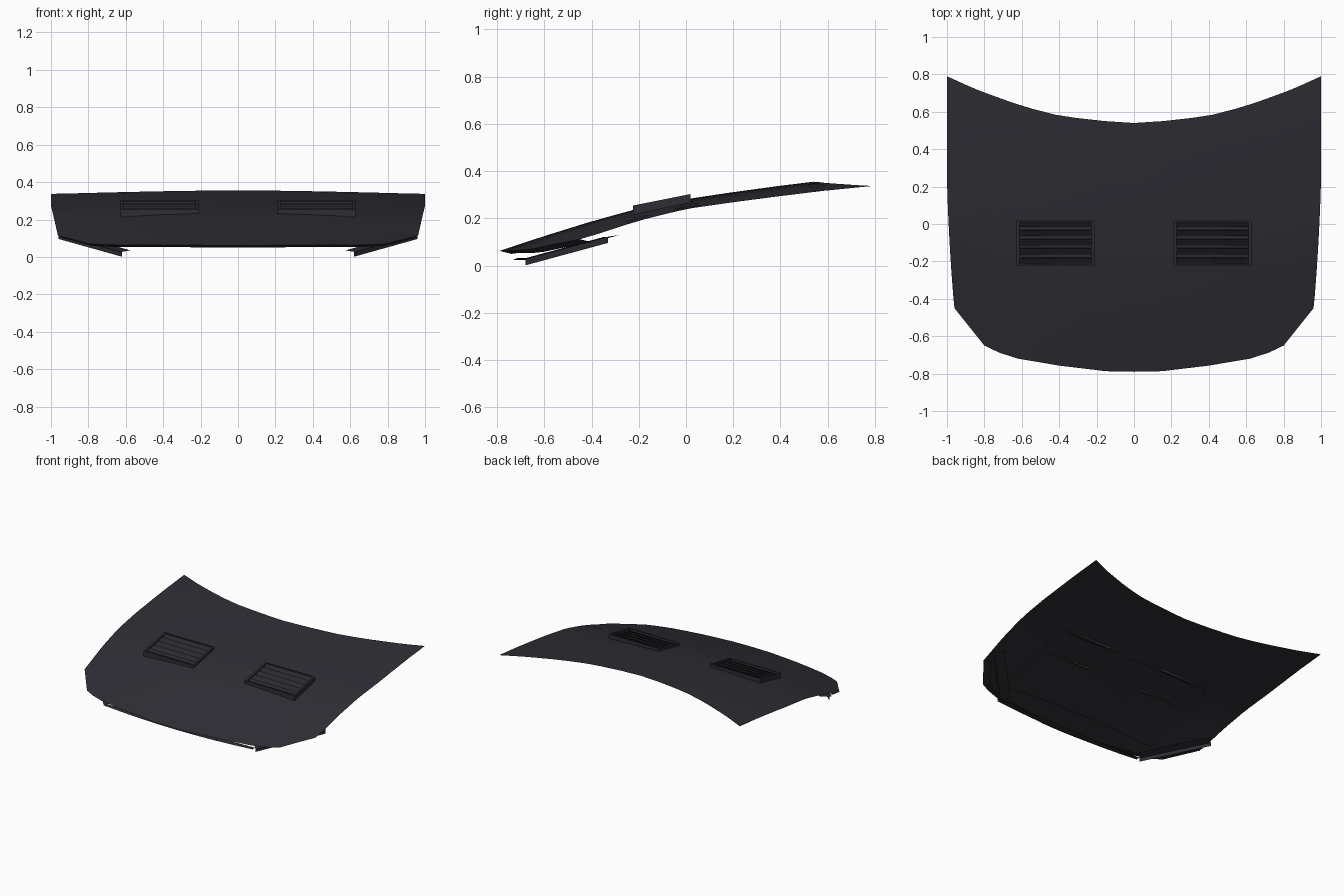
import bpy, bmesh, math
from mathutils import Vector

cube = bpy.data.objects.get("Cube")
if cube:
    bpy.data.objects.remove(cube, do_unlink=True)


def material(name, color):
    m = bpy.data.materials.new(name)
    m.use_nodes = True
    m.diffuse_color = color
    m.node_tree.nodes["Principled BSDF"].inputs["Base Color"].default_value = color
    return m


PAINT = material("dark slate paint", (0.027, 0.027, 0.035, 1))
TRIM = material("dark vent trim", (0.022, 0.022, 0.027, 1))


def lerp_table(table, x):
    """Piecewise linear value of a table of (x, value) pairs."""
    for (x0, y0), (x1, y1) in zip(table, table[1:]):
        if x <= x1:
            break
    return y0 + (y1 - y0) * (x - x0) / (x1 - x0)


# Hood shape: centre line height, sideways crown, front and rear outlines
CENTRE = [(-0.79, 0.062), (-0.6, 0.125), (-0.4, 0.187), (-0.2, 0.242), (0, 0.281),
          (0.2, 0.311), (0.4, 0.338), (0.54, 0.355), (0.8, 0.372)]
CROWN = [(-0.8, 0.05), (-0.6, 0.062), (-0.4, 0.066), (0, 0.042), (0.5, 0.044), (0.8, 0.034)]
FRONT = [(0, -0.79), (0.15, -0.787), (0.4, -0.757), (0.62, -0.72), (0.72, -0.688),
         (0.8, -0.65), (0.96, -0.45)]
REAR = [(0, 0.54), (0.23, 0.555), (0.46, 0.59), (0.67, 0.655), (0.85, 0.722), (1, 0.79)]


def hood_z(x, y):
    return lerp_table(CENTRE, y) - lerp_table(CROWN, y) * x * x


def grid_object(name, rows, mat, smooth=True):
    """Sheet through a list of equally long rows of points."""
    bm = bmesh.new()
    vs = [[bm.verts.new(p) for p in row] for row in rows]
    for a, b in zip(vs, vs[1:]):
        for i in range(len(a) - 1):
            bm.faces.new((a[i], a[i + 1], b[i + 1], b[i]))
    return finish(name, bm, mat, smooth)


def finish(name, bm, mat, smooth=False):
    me = bpy.data.meshes.new(name)
    bm.to_mesh(me)
    bm.free()
    me.materials.append(mat)
    ob = bpy.data.objects.new(name, me)
    bpy.context.collection.objects.link(ob)
    if smooth:
        bpy.ops.object.select_all(action='DESELECT')
        ob.select_set(True)
        bpy.context.view_layer.objects.active = ob
        bpy.ops.object.shade_smooth_by_angle(angle=math.radians(30))
    return ob


# Columns across the hood, denser where the front outline turns
half = [0, 0.15, 0.3, 0.4, 0.52, 0.62, 0.72, 0.8, 0.86, 0.91, 0.96]
columns = [-x for x in reversed(half[1:])] + half
STEPS = 18


def hood_point(xf, v):
    ax = abs(xf)
    t = ax / 0.96
    yf, yr = lerp_table(FRONT, ax), lerp_table(REAR, t)
    y = yf + (yr - yf) * v
    x = ax + (t - ax) * v + 0.018 * t ** 4 * math.sin(math.pi * v) ** 0.8
    x = min(x, 1.0)
    return Vector((math.copysign(x, xf), y, hood_z(x, y)))


rows = [[hood_point(x, i / STEPS) for x in columns] for i in range(STEPS + 1)]
# Turned-under lip along the nose
lip = [p + Vector((-0.03 * p.x, 0.05, -0.012)) for p in rows[0]]
grid_object("hood_panel", [lip] + rows, PAINT)

# Inner reinforcement panel, close under the skin
inner = []
for j in range(9):
    y = -0.6 + 0.075 * j
    inner.append([(x, y, hood_z(x, y) - 0.01) for x in [0.13 * k for k in range(-5, 6)]])
grid_object("inner_panel", inner, PAINT)


def prism(bm, ends, section):
    """Bar between two end points; section is a list of (y, z) offsets."""
    rings = [[bm.verts.new((e[0], e[1] + dy, e[2] + dz)) for dy, dz in section] for e in ends]
    a, b = rings
    n = len(section)
    for i in range(n):
        bm.faces.new((a[i], a[(i + 1) % n], b[(i + 1) % n], b[i]))
    bm.faces.new(a[::-1])
    bm.faces.new(b)


def vent_z(y):
    return 0.299 + 0.2 * y


# Louvred vents: side rails, end rails and five tilted slats
for side, label in ((1, "left"), (-1, "right")):
    bm = bmesh.new()
    for x in (0.22, 0.62):
        for a, b in ((x - 0.008, x + 0.008),):
            y0, y1 = -0.225, 0.02
            base0, base1 = hood_z(b, y0) - 0.005, hood_z(b, y1) - 0.005
            section = [(y0, base0), (y1, base1), (y1, vent_z(y1)), (y0, vent_z(y0))]
            prism(bm, [(side * a, 0, 0), (side * b, 0, 0)], section)
    for y in (-0.225, 0.01):
        base = hood_z(0.62, y) - 0.005
        section = [(y, base), (y + 0.01, base), (y + 0.01, vent_z(y)), (y, vent_z(y))]
        prism(bm, [(side * 0.22, 0, 0), (side * 0.62, 0, 0)], section)
    bmesh.ops.recalc_face_normals(bm, faces=bm.faces)
    finish(label + "_vent_frame", bm, PAINT)

    bm = bmesh.new()
    for k in range(5):
        y = -0.195 + 0.049 * k
        z = vent_z(y)
        section = [(-0.017, -0.024), (-0.012, -0.026), (0.017, -0.004), (0.014, 0.0)]
        prism(bm, [(side * 0.225, y, z), (side * 0.615, y, z)], section)
    bmesh.ops.recalc_face_normals(bm, faces=bm.faces)
    finish(label + "_vent_slats", bm, TRIM)

    # Corner bracket: upright blade hanging from a narrow flange
    start, end = Vector((side * 0.62, -0.68, 0.027)), Vector((side * 0.96, -0.33, 0.122))
    drop = Vector((0, 0, -0.026))
    grid_object(label + "_bracket_blade", [[start, end], [start + drop, end + drop]], PAINT, False)
    out = Vector((side * 0.035, -0.05, 0))
    inward = Vector((side * -0.045, 0.05, 0.008))
    grid_object(label + "_bracket_flange",
                [[start + out * 0.3, end + out * 0.3], [start, end],
                 [start + inward, end + inward]], PAINT, False)

# Thin flat strip under the nose, joining both brackets
strip = []
for k in range(-4, 5):
    x = 0.155 * k
    z = 0.023 + 0.025 * x * x
    strip.append([(x, -0.735 + 0.06 * x * x, z), (x, -0.68, z)])
grid_object("nose_strip", strip, PAINT, False)
